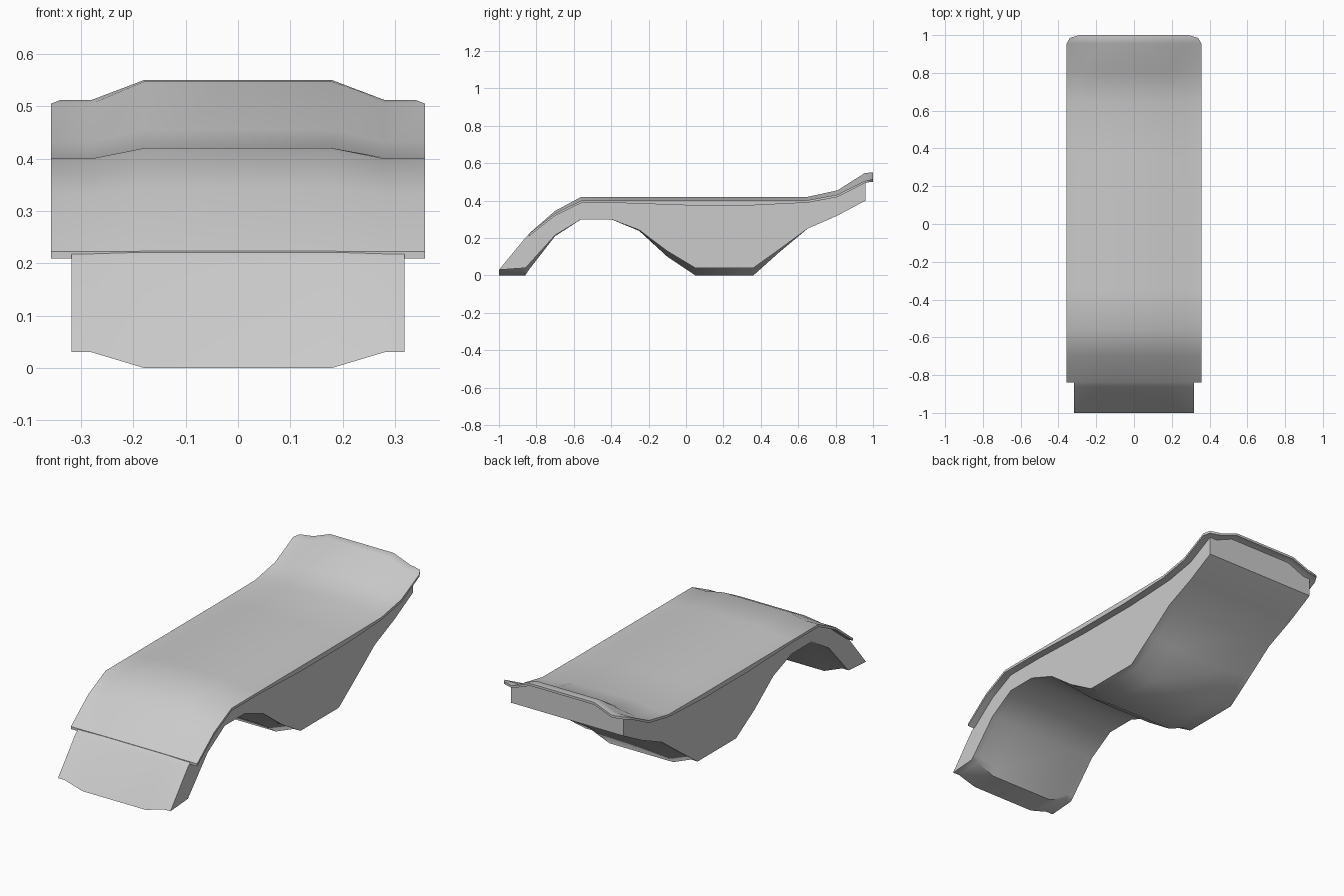
import bpy, bmesh, math


def loft(name, stations):
    """Skin closed rings along y. Station: y, half width, top centre, top edge, bottom centre, bottom edge."""
    bm = bmesh.new()
    rings = []
    for y, w, tc, te, bc, be in stations:
        xs = [-w, -0.28, -0.18, 0.18, 0.28, w]
        top = [te, te, tc, tc, te, te]
        bot = [be, be, bc, bc, be, be]
        pts = list(zip(xs, top)) + list(zip(xs, bot))[::-1]
        rings.append([bm.verts.new((x, y, z)) for x, z in pts])
    for a, b in zip(rings, rings[1:]):
        for i in range(12):
            j = (i + 1) % 12
            bm.faces.new((a[i], a[j], b[j], b[i]))
    # end caps as strips, so that a bent end stays clean
    for r in (rings[0], rings[-1]):
        for i in range(5):
            bm.faces.new((r[i], r[i + 1], r[10 - i], r[11 - i]))
    bmesh.ops.remove_doubles(bm, verts=bm.verts, dist=0.0005)
    bmesh.ops.recalc_face_normals(bm, faces=bm.faces)
    mesh = bpy.data.meshes.new(name)
    bm.to_mesh(mesh)
    bm.free()
    mesh.polygons.foreach_set("use_smooth", [True] * len(mesh.polygons))
    mesh.set_sharp_from_angle(angle=math.radians(44))
    obj = bpy.data.objects.new(name, mesh)
    bpy.context.collection.objects.link(obj)
    return obj


# Wavy solid base of the lounger: y, top centre, top edge, bottom centre, bottom edge
base = [
    (-1.00, 0.000, 0.030, 0.00, 0.03),
    (-0.86, 0.200, 0.200, 0.00, 0.04),
    (-0.84, 0.221, 0.218, 0.03, 0.06),
    (-0.70, 0.335, 0.322, 0.21, 0.215),
    (-0.56, 0.410, 0.392, 0.30, 0.30),
    (-0.40, 0.410, 0.392, 0.30, 0.30),
    (-0.25, 0.410, 0.390, 0.238, 0.243),
    (-0.10, 0.410, 0.385, 0.10, 0.13),
    (0.05, 0.410, 0.380, 0.00, 0.04),
    (0.36, 0.410, 0.380, 0.00, 0.04),
    (0.50, 0.410, 0.385, 0.125, 0.14),
    (0.65, 0.410, 0.390, 0.25, 0.25),
    (0.81, 0.445, 0.422, 0.32, 0.32),
    (0.96, 0.540, 0.500, 0.40, 0.40),
]
loft("lounger_base", [(s[0], 0.318) + s[1:] for s in base])

# Thin seat shell with overhanging lip: y, half width, top centre, top edge, lip thickness
shell = [
    (-0.84, 0.357, 0.223, 0.222, 0.013),
    (-0.70, 0.357, 0.345, 0.332, 0.013),
    (-0.56, 0.357, 0.420, 0.400, 0.013),
    (-0.35, 0.357, 0.420, 0.400, 0.013),
    (0.00, 0.357, 0.420, 0.400, 0.025),
    (0.36, 0.357, 0.420, 0.400, 0.025),
    (0.65, 0.357, 0.420, 0.402, 0.013),
    (0.81, 0.357, 0.455, 0.432, 0.013),
    (0.955, 0.357, 0.547, 0.505, 0.012),
    (0.985, 0.340, 0.550, 0.512, 0.012),
    (1.00, 0.290, 0.550, 0.512, 0.012),
]
loft("seat_shell", [(y, w, tc, te, tc - t, te - t) for y, w, tc, te, t in shell])
